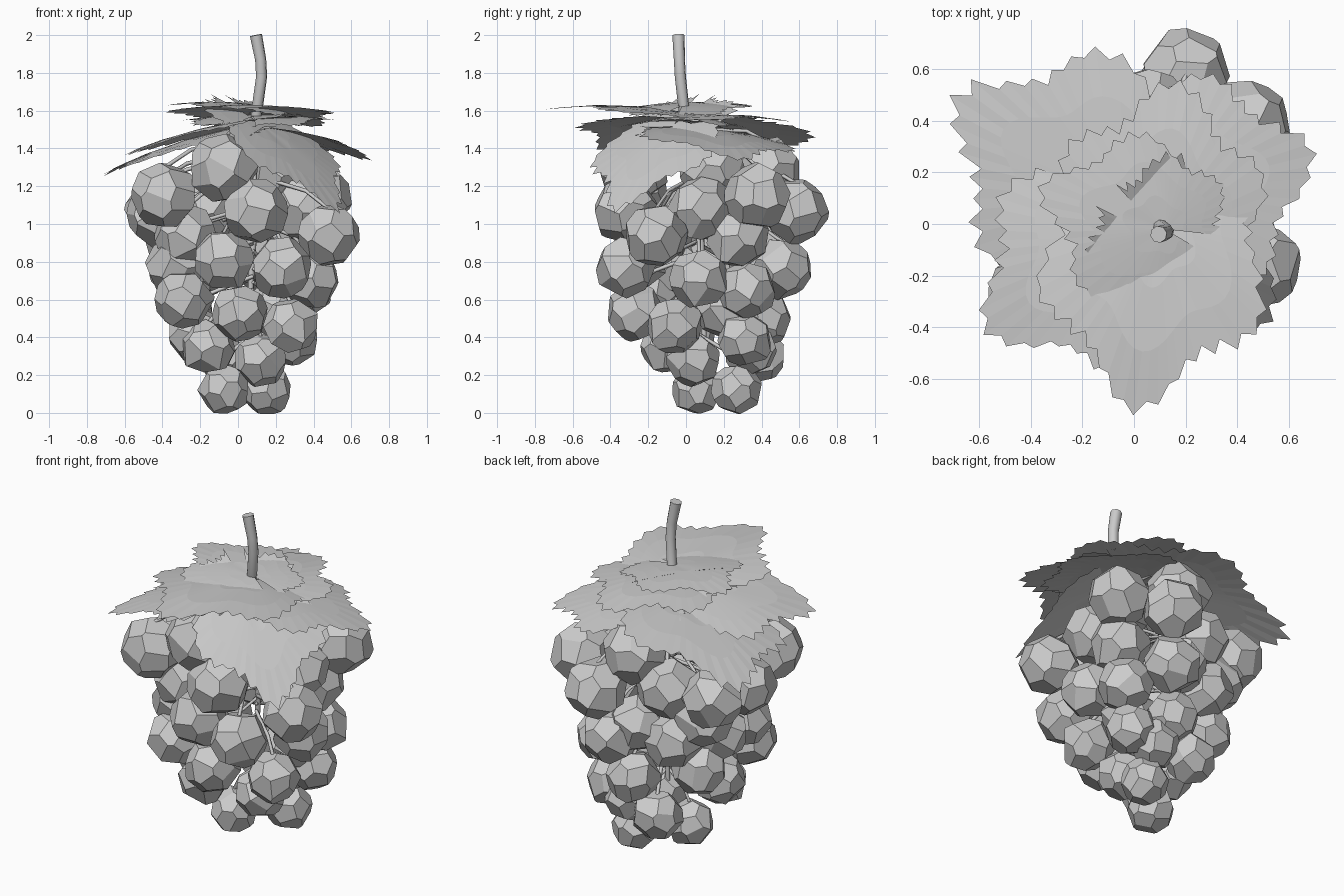
import bpy
import bmesh
import math
import random
from mathutils import Vector, Euler

random.seed(4)
cube = bpy.data.objects.get("Cube")
if cube:
    bpy.data.objects.remove(cube)

# One plain material for the whole bunch
grey = bpy.data.materials.new("plain_grey")
grey.use_nodes = True
COLOUR = (0.6, 0.6, 0.6, 1)
grey.diffuse_color = COLOUR
for node in grey.node_tree.nodes:
    if node.type == "BSDF_PRINCIPLED":
        node.inputs["Base Color"].default_value = COLOUR


def add_object(name, data):
    data.materials.append(grey)
    obj = bpy.data.objects.new(name, data)
    bpy.context.scene.collection.objects.link(obj)
    return obj


def mesh_from(name, bm):
    mesh = bpy.data.meshes.new(name)
    bm.to_mesh(mesh)
    bm.free()
    return mesh


def add_tube(name, points, radius, sides_step, taper=None):
    """Round tube through a short list of points."""
    curve = bpy.data.curves.new(name, "CURVE")
    curve.dimensions = "3D"
    curve.bevel_depth = radius
    curve.bevel_resolution = sides_step
    curve.use_fill_caps = True
    spline = curve.splines.new("POLY")
    spline.points.add(len(points) - 1)
    for i, (target, co) in enumerate(zip(spline.points, points)):
        target.co = (*co, 1)
        target.radius = taper[i] if taper else 1
    return add_object(name, curve)


def faceted_ball(radius, facets=22):
    """Block trimmed by evenly spread planes into a ball of irregular flat facets."""
    bm = bmesh.new()
    bmesh.ops.create_cube(bm, size=radius * 3)
    turn = Euler([random.uniform(0, math.tau) for _ in range(3)]).to_matrix()
    for i in range(facets):
        height = 1 - (2 * i + 1) / facets
        angle = i * math.pi * (3 - math.sqrt(5))
        flat = math.sqrt(1 - height * height)
        jitter = Vector([random.uniform(-0.1, 0.1) for _ in range(3)])
        way = Vector((flat * math.cos(angle), flat * math.sin(angle), height)) + jitter
        way = turn @ way.normalized()
        bmesh.ops.bisect_plane(bm, geom=bm.verts[:] + bm.edges[:] + bm.faces[:],
                               plane_co=way * radius * 0.95, plane_no=way,
                               clear_outer=True)
        bmesh.ops.holes_fill(bm, edges=[e for e in bm.edges if e.is_boundary])
    bmesh.ops.recalc_face_normals(bm, faces=bm.faces[:])
    return bm


def add_grape(index, centre):
    radius = 0.121 + 0.038 * centre.z
    obj = add_object(f"grape_{index}", mesh_from("grape", faceted_ball(radius)))
    obj.location = centre

    # Thin stalk arching from the main stem to the top of the grape
    top = centre + Vector((0, 0, radius * 0.9))
    root = Vector((0.08, 0.06, min(top.z + 0.18, 1.5)))
    bend = top.lerp(root, 0.3) + Vector((0, 0, 0.04))
    add_tube(f"grape_stalk_{index}", [root, bend, top], 0.011, 0)


def add_leaf(name, base, tip, width=0.85, roll=0):
    """Lobed leaf with a saw-toothed rim, arched along its length."""
    base, tip = Vector(base), Vector(tip)
    up = Vector((0, 0, 1))
    length = (tip - base).length
    forward = (tip - base).normalized()
    side = (forward.cross(up).normalized() + up * roll).normalized()
    normal = side.cross(forward)
    count, spread = 72, math.radians(166)
    bm = bmesh.new()
    centre = bm.verts.new(base)
    rings = []
    for t in (0.35, 0.7, 1):
        ring = []
        for i in range(count + 1):
            angle = -spread + 2 * spread * i / count
            reach = (0.88 + 0.1 * math.cos(6 * angle)) * (0.75 + 0.25 * math.cos(angle))
            if t == 1:
                reach += 0.03 * (1 if i % 2 == 0 else -1) + random.uniform(-0.02, 0.02)
            u = t * reach * math.cos(angle)
            v = t * reach * math.sin(angle) * width
            lift = 0.16 * u * (1 - u) - 0.12 * v * v
            ring.append(bm.verts.new(base + length * (forward * u + side * v + normal * lift)))
        rings.append(ring)
    for i in range(count):
        bm.faces.new((centre, rings[0][i], rings[0][i + 1]))
        for inner, outer in zip(rings, rings[1:]):
            bm.faces.new((inner[i], outer[i], outer[i + 1], inner[i + 1]))
    bm.normal_update()
    if sum(f.normal.z for f in bm.faces) < 0:
        bmesh.ops.reverse_faces(bm, faces=bm.faces[:])
    add_object(name, mesh_from(name, bm))


# Main stem, thick above the leaves and thin inside the bunch
add_tube("main_stem",
         [(.095, -.04, 2), (.12, -.035, 1.87), (.125, -.03, 1.78), (.1, -.01, 1.6),
          (.08, .05, 1.4), (.08, .08, .9), (.05, .1, .3)],
         0.03, 2, [1.1, 1, 1, 1, .9, .6, .4])

# Grapes, from the wide shoulders down to the narrow end
GRAPES = [
    (-.08, -.28, 1.29), (.2, .14, 1.28), (.05, .43, 1.28),
    (-.39, -.27, 1.15), (.43, .38, 1.15), (.2, .58, 1.07),
    (.09, -.32, 1.07), (.35, .08, 1.08), (-.42, .03, 1.05),
    (-.42, .34, 1.08), (-.14, .38, 1.09), (.48, -.16, .94),
    (-.28, -.13, .94), (.33, .27, .93), (-.08, -.27, .81),
    (.23, -.32, .77), (.38, .07, .71), (-.33, -.08, .78),
    (-.32, .14, .77), (-.18, .38, .78), (.04, .42, .84),
    (-.33, .29, .92), (.15, .51, .77), (.33, .32, .65),
    (-.29, -.2, .6), (.01, -.27, .53), (.2, .2, .55),
    (.28, -.06, .46), (.07, .41, .5), (-.28, .27, .59),
    (-.23, .01, .42), (.28, .31, .39), (-.08, .39, .3),
    (.14, .34, .34), (-.16, -.1, .35), (.12, .04, .28),
    (-.07, .06, .125), (.15, .27, .125),
]
for number, place in enumerate(GRAPES, 1):
    add_grape(number, Vector(place))

# Leaves, from the top layer to the drooping lower ones
add_leaf("top_leaf", (.12, -.02, 1.625), (-.36, .14, 1.63))
add_leaf("front_leaf", (.1, 0, 1.59), (0, -.72, 1.61), .8)
add_leaf("back_leaf", (.08, -.05, 1.57), (.18, .56, 1.54))
add_leaf("back_right_leaf", (-.05, .1, 1.5), (-.7, .49, 1.26), .78, .18)
add_leaf("front_right_leaf", (-.03, -.05, 1.53), (-.57, -.42, 1.37), .85, -.16)
add_leaf("back_left_leaf", (.12, .12, 1.5), (.7, .27, 1.34), .9, .08)
add_leaf("front_left_leaf", (.12, -.06, 1.53), (.53, -.37, 1.07), .72)
